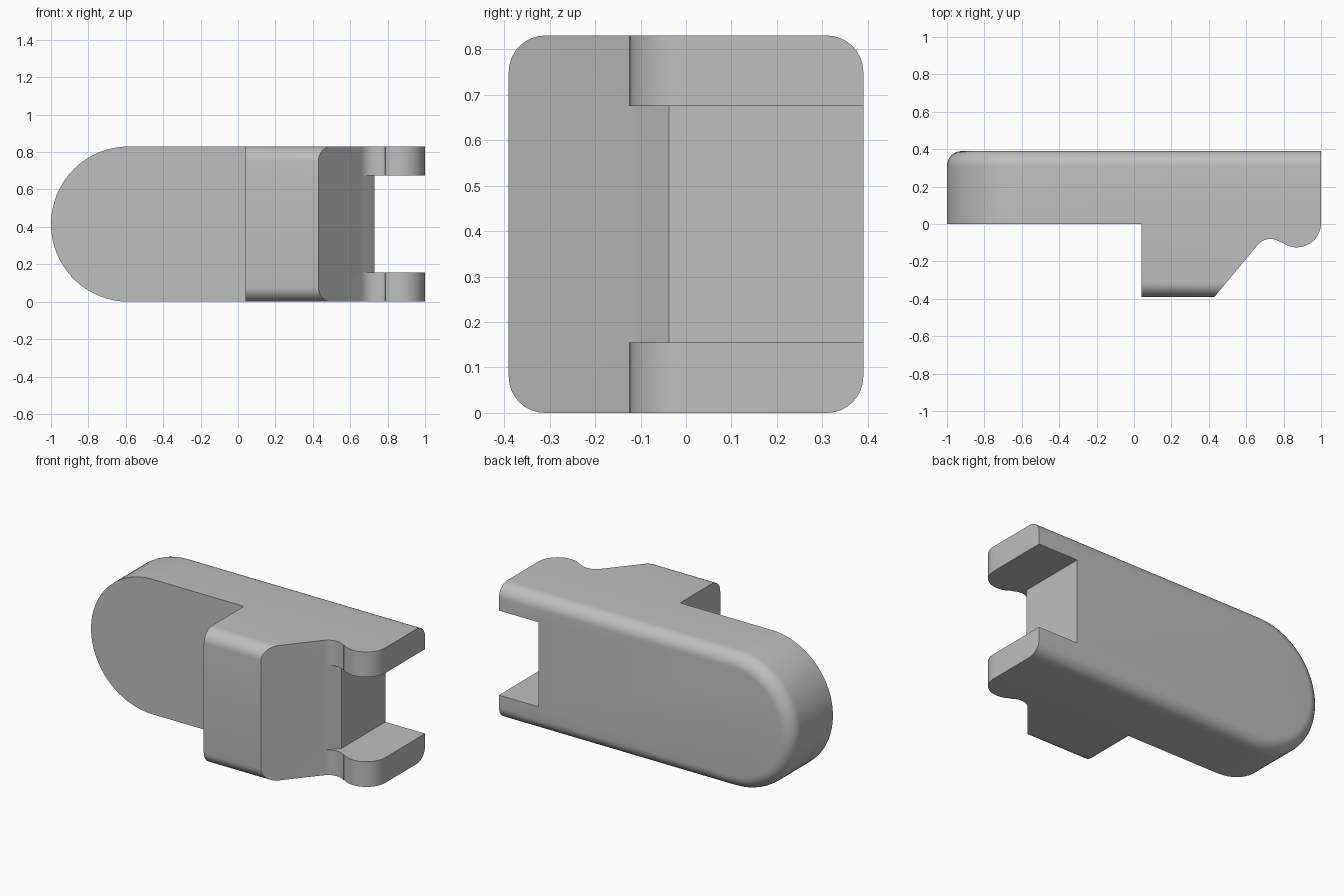
import bpy, bmesh
from math import sin, cos, radians
from mathutils import Vector

default = bpy.data.objects.get("Cube")
if default:
    bpy.data.objects.remove(default, do_unlink=True)

HEIGHT, DEPTH, ROUND = 0.83, 0.39, 0.08

grey = bpy.data.materials.new("plain grey")
grey.use_nodes = True
colour = (0.52, 0.52, 0.52, 1)
grey.diffuse_color = colour
grey.node_tree.nodes["Principled BSDF"].inputs["Base Color"].default_value = colour


def arc(cx, cy, r, start, end, steps):
    angles = [radians(start + (end - start) * i / steps) for i in range(steps + 1)]
    return [(cx + r * cos(a), cy + r * sin(a)) for a in angles]


def prism(name, outline, axis, low, high, rim=0):
    """Extrude a 2D outline along z (plan) or y (front), optionally rounding both rims."""
    def place(p, t):
        return Vector((p[0], p[1], t)) if axis == "z" else Vector((p[0], t, p[1]))
    bm = bmesh.new()
    ends = [bm.faces.new([bm.verts.new(place(p, t)) for p in outline]) for t in (low, high)]
    rims = [e for f in ends for e in f.edges]
    a, b = [list(f.verts) for f in ends]
    for i in range(len(a)):
        bm.faces.new((a[i - 1], a[i], b[i], b[i - 1]))
    bmesh.ops.recalc_face_normals(bm, faces=bm.faces)
    if rim:
        bmesh.ops.bevel(bm, geom=rims, offset=rim, segments=8, profile=0.5, affect="EDGES")
    mesh = bpy.data.meshes.new(name)
    bm.to_mesh(mesh)
    bm.free()
    mesh.materials.append(grey)
    obj = bpy.data.objects.new(name, mesh)
    bpy.context.collection.objects.link(obj)
    return obj


def cut(target, tool, operation):
    mod = target.modifiers.new(operation.title(), "BOOLEAN")
    mod.operation, mod.object, mod.solver = operation, tool, "EXACT"
    bpy.context.view_layer.objects.active = target
    bpy.ops.object.modifier_apply(modifier=mod.name)
    bpy.data.objects.remove(tool, do_unlink=True)


# Long body with a half-round end and softened front and back rims
half = HEIGHT / 2
front_outline = arc(half - 1, half, half, 90, 270, 32) + [(1.3, 0), (1.3, HEIGHT)]
body = prism("latch_body", front_outline, "y", -DEPTH, DEPTH, ROUND)

# Plan shape: stepped block, slanted side, hollow and rounded lug
plan = [(-1.2, 0.6), (-1.2, 0), (0.04, 0), (0.04, -0.6), (0.253, -0.6), (0.43, -DEPTH)]
plan += arc(0.73, -0.17, 0.09, 140, 51.3, 12)
plan += arc(0.87, 0.005, 0.13, 231.3, 360, 16) + [(1, 0.6)]
cut(body, prism("plan_cutter", plan, "z", -0.2, HEIGHT + 0.2), "INTERSECT")

# Slot between the two lugs, with the slanted side carried on to its inner wall
slot = [(0.661, -0.6), (0.661, -0.112), (0.73, -0.037), (0.73, 0.6), (1.2, 0.6), (1.2, -0.6)]
cut(body, prism("slot_cutter", slot, "z", 0.155, 0.675), "DIFFERENCE")

bpy.ops.object.select_all(action="DESELECT")
body.select_set(True)
bpy.context.view_layer.objects.active = body
bpy.ops.object.shade_smooth_by_angle(angle=radians(30))
